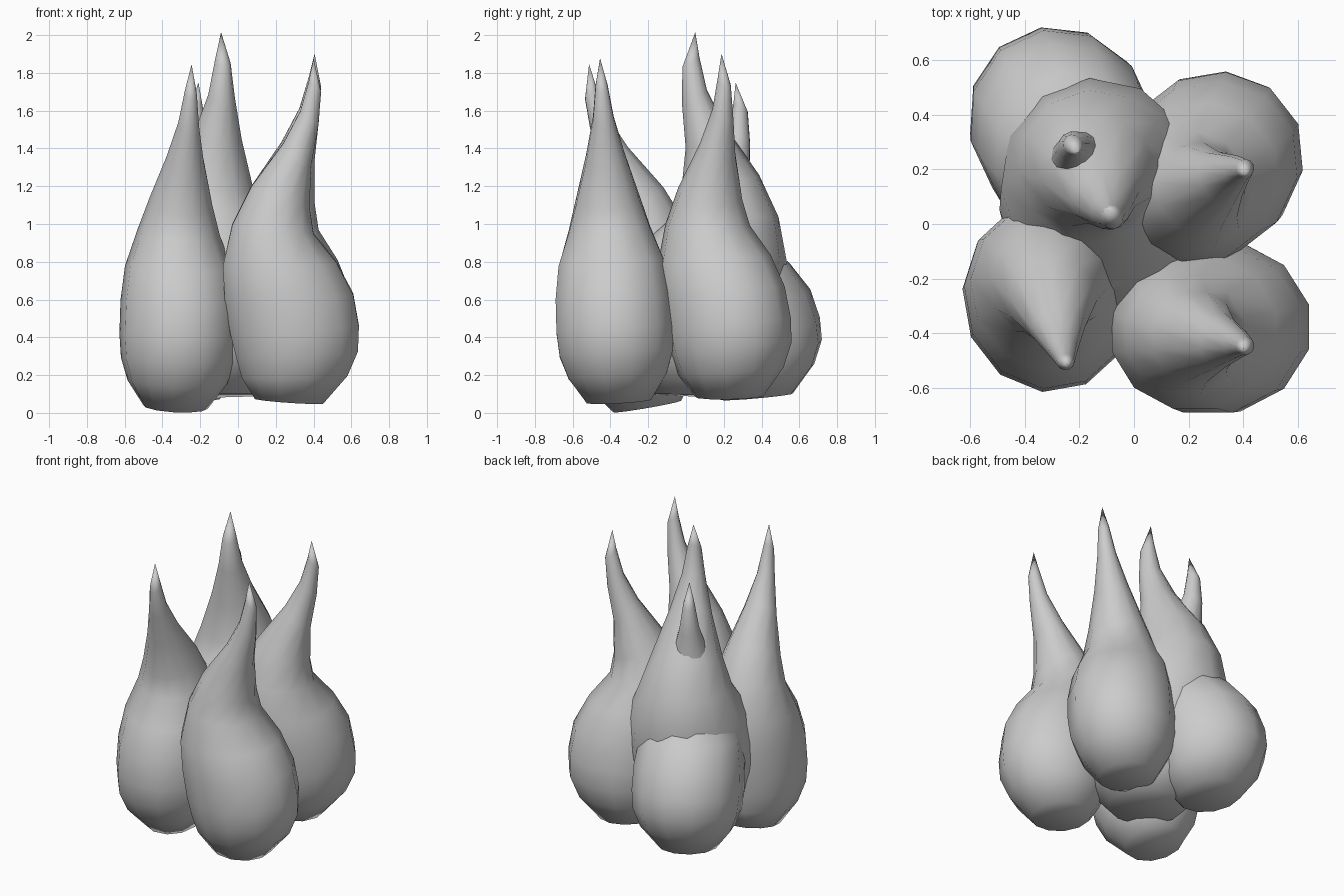
import bpy
import bmesh
import math
from mathutils import Vector, Matrix

cube = bpy.data.objects.get("Cube")
if cube:
    bpy.data.objects.remove(cube, do_unlink=True)

mat = bpy.data.materials.new("plain_grey")
mat.use_nodes = True
GREY = (0.6, 0.6, 0.6, 1)
mat.diffuse_color = GREY
mat.node_tree.nodes["Principled BSDF"].inputs["Base Color"].default_value = GREY

SIDES = 12
FLAT = 1 / math.cos(math.pi / SIDES)  # keeps the flats at the given radius
# Bulb rings, base to neck: back (u, z), belly (u, z), half depth
RINGS = [
    (-.19, .015, .17, -.01, .17),
    (-.26, .13, .30, .14, .26),
    (-.29, .24, .355, .27, .30),
    (-.32, .36, .36, .40, .31),
    (-.35, .54, .33, .57, .305),
    (-.36, .72, .24, .74, .28),
    (-.31, .94, .12, .89, .215),
    (-.21, 1.14, .10, 1.02, .165),
    (-.04, 1.37, .105, 1.24, .10),
    (.05, 1.54, .145, 1.46, .055),
    (.095, 1.70, .16, 1.64, .032),
]
TIP = Vector((.12, 0, 1.82))


def make_bulb(name, base, yaw, lean, width, height):
    """Loft the rings into a bent teardrop, then turn, lean and place it."""
    bm = bmesh.new()
    loops = []
    for bu, bz, fu, fz, depth in RINGS:
        mid = Vector(((bu + fu) / 2, 0, (bz + fz) / 2))
        axis = Vector(((fu - bu) / 2, 0, (fz - bz) / 2)) * FLAT
        side = Vector((0, depth, 0)) * FLAT
        ring = []
        for i in range(SIDES):
            a = math.tau * (i + .5) / SIDES
            ring.append(bm.verts.new(mid + axis * math.cos(a) + side * math.sin(a)))
        loops.append(ring)
    tip = bm.verts.new(TIP)
    foot = bm.verts.new((0, 0, .005))
    for i in range(SIDES):
        j = (i + 1) % SIDES
        for low, high in zip(loops, loops[1:]):
            bm.faces.new((low[i], low[j], high[j], high[i]))
        bm.faces.new((loops[-1][i], loops[-1][j], tip))
        bm.faces.new((loops[0][j], loops[0][i], foot))
    tilt = Vector((0, 0, 1)).rotation_difference(Vector((*lean, 1))).to_matrix().to_4x4()
    place = (Matrix.Translation(base) @ tilt @ Matrix.Rotation(math.radians(yaw), 4, 'Z')
             @ Matrix.Diagonal((width, width, height, 1)))
    bm.transform(place)
    bmesh.ops.recalc_face_normals(bm, faces=bm.faces)
    for face in bm.faces:
        face.smooth = True
    mesh = bpy.data.meshes.new(name)
    bm.to_mesh(mesh)
    bm.free()
    mesh.materials.append(mat)
    obj = bpy.data.objects.new(name, mesh)
    bpy.context.collection.objects.link(obj)


# Cluster of five bulbs: base, yaw, lean, width, height
make_bulb("front_right_bulb", (-.33, -.215, .03), -80, (.035, -.1), .98, 1.01)
make_bulb("front_left_bulb", (.28, -.355, .06), 0, (0, -.055), 1, 1)
make_bulb("back_left_bulb", (.25, .235, .085), 38, (.033, -.067), 1.01, 1)
make_bulb("centre_bulb", (-.07, .01, .09), -70, (-.037, .094), 1.25, 1.055)
make_bulb("back_right_bulb", (-.28, .385, .085), 115, (.075, -.143), 1.05, .915)
